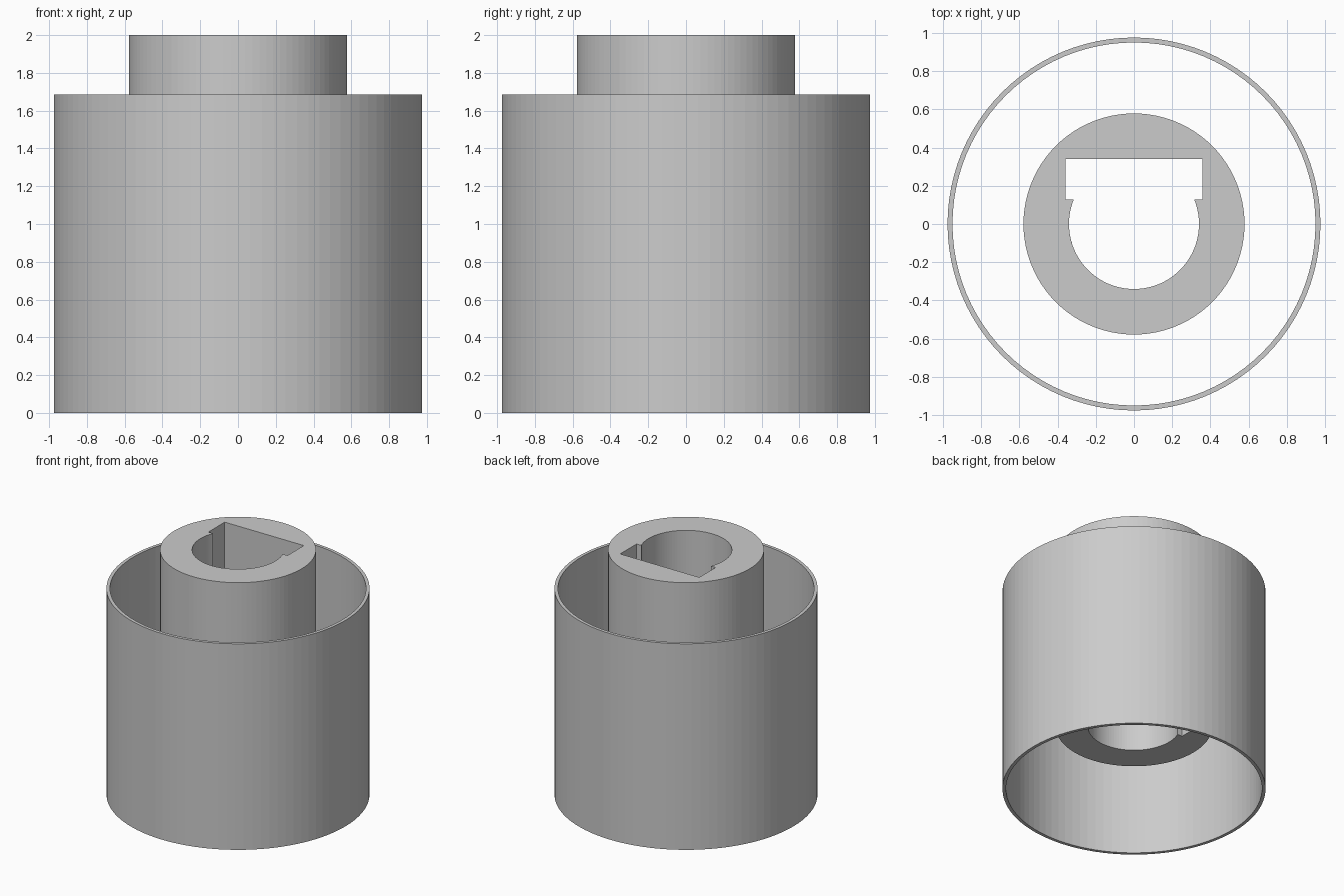
import bpy
import bmesh
import math

cube = bpy.data.objects.get("Cube")
if cube:
    bpy.data.objects.remove(cube, do_unlink=True)

# Single plain grey material
grey = bpy.data.materials.new("plain grey")
grey.use_nodes = True
COLOUR = (0.6, 0.6, 0.6, 1)
grey.diffuse_color = COLOUR
grey.node_tree.nodes["Principled BSDF"].inputs["Base Color"].default_value = COLOUR


def arc(radius, start, end, steps):
    """Points along an arc, both ends included."""
    return [(radius * math.cos(a), radius * math.sin(a))
            for a in (start + (end - start) * i / steps for i in range(steps + 1))]


def circle(radius, steps=96):
    return arc(radius, 0, math.tau, steps)[:-1]


def extruded_part(name, loops, bottom, top):
    """Fill a flat section with holes and thicken it from bottom to top."""
    bm = bmesh.new()
    edges = []
    for loop in loops:
        verts = [bm.verts.new((x, y, (bottom + top) / 2)) for x, y in loop]
        edges += [bm.edges.new((v, verts[i - 1])) for i, v in enumerate(verts)]
    bmesh.ops.triangle_fill(bm, edges=edges, use_beauty=True, normal=(0, 0, 1))
    bmesh.ops.recalc_face_normals(bm, faces=bm.faces[:])
    mesh = bpy.data.meshes.new(name)
    bm.to_mesh(mesh)
    bm.free()
    mesh.materials.append(grey)
    obj = bpy.data.objects.new(name, mesh)
    bpy.context.collection.objects.link(obj)
    thicken = obj.modifiers.new("height", 'SOLIDIFY')
    thicken.thickness = top - bottom
    thicken.offset = 0
    return obj


# Thin outer sleeve, open at both ends
extruded_part("outer_sleeve", [circle(0.975), circle(0.949)], 0, 1.685)

# Inner hub: round bore widened by a rectangular slot at the back
BORE, SLOT_X, SLOT_FRONT, SLOT_BACK = 0.34, 0.358, 0.128, 0.34
lip = math.asin(SLOT_FRONT / BORE)
bore = arc(BORE, lip, -math.pi - lip, 64)
slot = [(-SLOT_X, SLOT_FRONT), (-SLOT_X, SLOT_BACK),
        (SLOT_X, SLOT_BACK), (SLOT_X, SLOT_FRONT)]
extruded_part("inner_hub", [circle(0.578), bore + slot], 0.527, 2)
